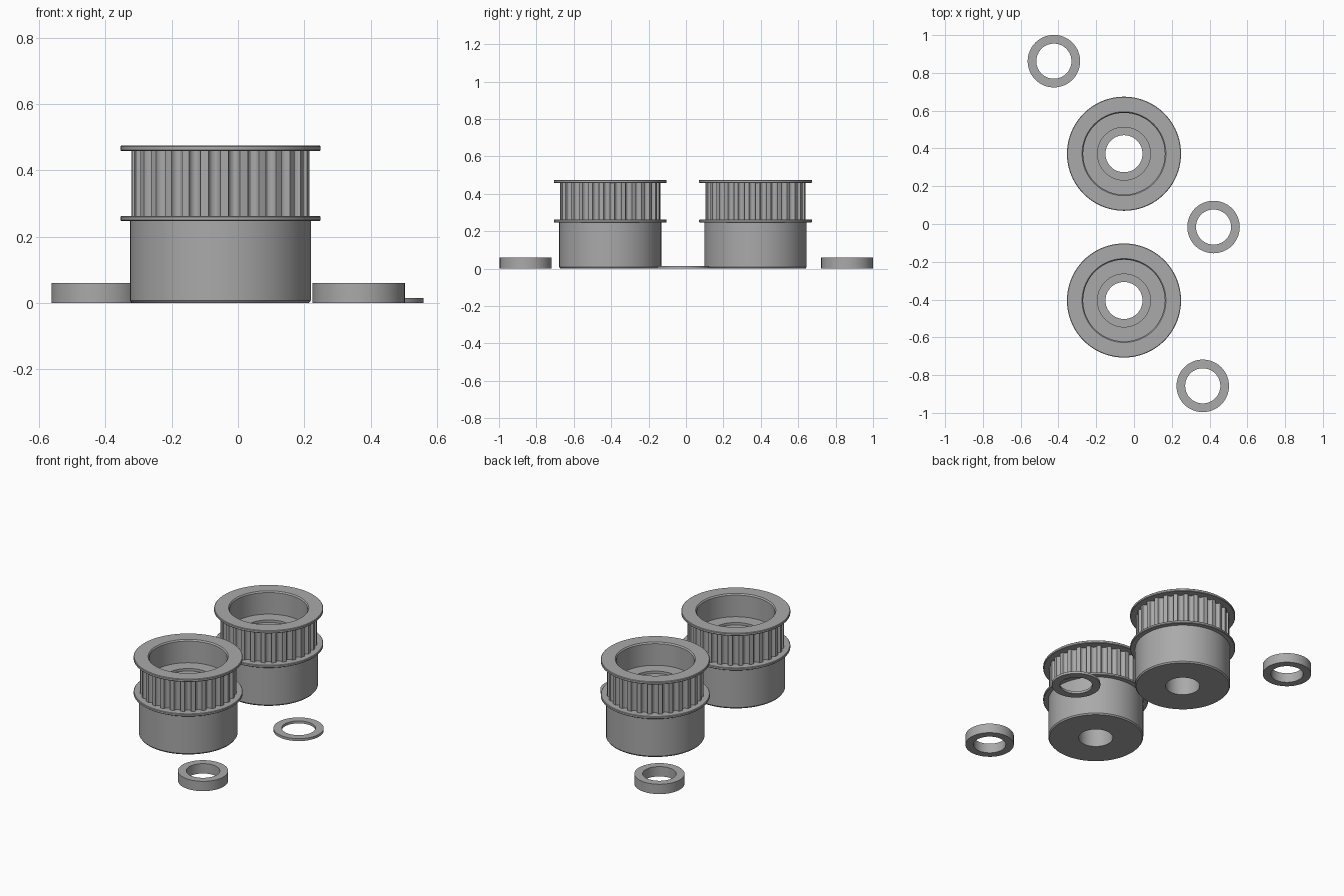
import bpy, bmesh, math

if "Cube" in bpy.data.objects:
    bpy.data.objects.remove(bpy.data.objects["Cube"])

grey = bpy.data.materials.new("plain grey")
grey.diffuse_color = (0.40, 0.40, 0.40, 1)
grey.use_nodes = True
grey.node_tree.nodes["Principled BSDF"].inputs["Base Color"].default_value = grey.diffuse_color


def finish(bm, name, loc):
    bmesh.ops.recalc_face_normals(bm, faces=bm.faces)
    me = bpy.data.meshes.new(name)
    bm.to_mesh(me)
    bm.free()
    me.materials.append(grey)
    ob = bpy.data.objects.new(name, me)
    bpy.context.collection.objects.link(ob)
    ob.location = loc
    bpy.ops.object.select_all(action='DESELECT')
    ob.select_set(True)
    bpy.context.view_layer.objects.active = ob
    bpy.ops.object.shade_smooth_by_angle(angle=math.radians(25))
    return ob


def lathe(name, profile, loc, sides=96):
    """Spin a closed (radius, height) profile around z."""
    bm = bmesh.new()
    rings = []
    for i in range(sides):
        a = 2 * math.pi * i / sides
        rings.append([bm.verts.new((r * math.cos(a), r * math.sin(a), z)) for r, z in profile])
    n = len(profile)
    for i in range(sides):
        p, q = rings[i], rings[(i + 1) % sides]
        for j in range(n):
            k = (j + 1) % n
            bm.faces.new((p[j], q[j], q[k], p[k]))
    return finish(bm, name, loc)


def toothed_band(name, loc, teeth=28, tip=0.268, depth=0.02, z0=0.255, z1=0.466):
    """Wall with rounded belt grooves cut into its outside."""
    bm = bmesh.new()
    pitch = 2 * math.pi / teeth
    outline = []
    for t in range(teeth):
        base = t * pitch
        for f in (0.0, 0.2, 0.4):                     # tooth land
            outline.append((base + f * pitch, tip))
        for s in range(1, 8):                         # round groove
            u = s / 8
            c = math.pi * u
            outline.append((base + pitch * (0.70 - 0.30 * math.cos(c)), tip - depth * math.sin(c)))
    pts = [(r * math.cos(a), r * math.sin(a)) for a, r in outline]
    low = [bm.verts.new((x, y, z0)) for x, y in pts]
    top = [bm.verts.new((x, y, z1)) for x, y in pts]
    for i in range(len(pts)):
        k = (i + 1) % len(pts)
        bm.faces.new((low[i], low[k], top[k], top[i]))
    return finish(bm, name, loc)


# Core: hub, both flanges, wide recess, stepped floor and through bore
R_BORE, R_STEP, R_CUP, R_HUB, R_FL = 0.098, 0.14, 0.222, 0.273, 0.302
core = [
    (R_BORE, 0.0), (R_HUB - 0.006, 0.0), (R_HUB, 0.008), (R_HUB, 0.247),
    (R_FL - 0.003, 0.247), (R_FL, 0.250), (R_FL, 0.260), (R_FL - 0.003, 0.263),
    (0.235, 0.263), (0.235, 0.458),
    (R_FL - 0.003, 0.458), (R_FL, 0.461), (R_FL, 0.472), (R_FL - 0.003, 0.475),
    (R_CUP, 0.475), (R_CUP - 0.006, 0.467), (R_CUP - 0.006, 0.335),
    (R_STEP, 0.335), (R_STEP, 0.320), (R_BORE, 0.320),
]
for label, y in (("rear", 0.372), ("front", -0.405)):
    lathe(label + "_pulley_core", core, (-0.053, y, 0))
    toothed_band(label + "_pulley_teeth", (-0.053, y, 0))

# Loose spacers and thin washer
for name, x, y, h in (("rear_spacer", -0.424, 0.862, 0.06),
                      ("front_spacer", 0.364, -0.857, 0.06),
                      ("thin_washer", 0.421, -0.016, 0.015)):
    lathe(name, [(0.093, 0), (0.139, 0), (0.139, h), (0.093, h)], (x, y, 0), 64)
